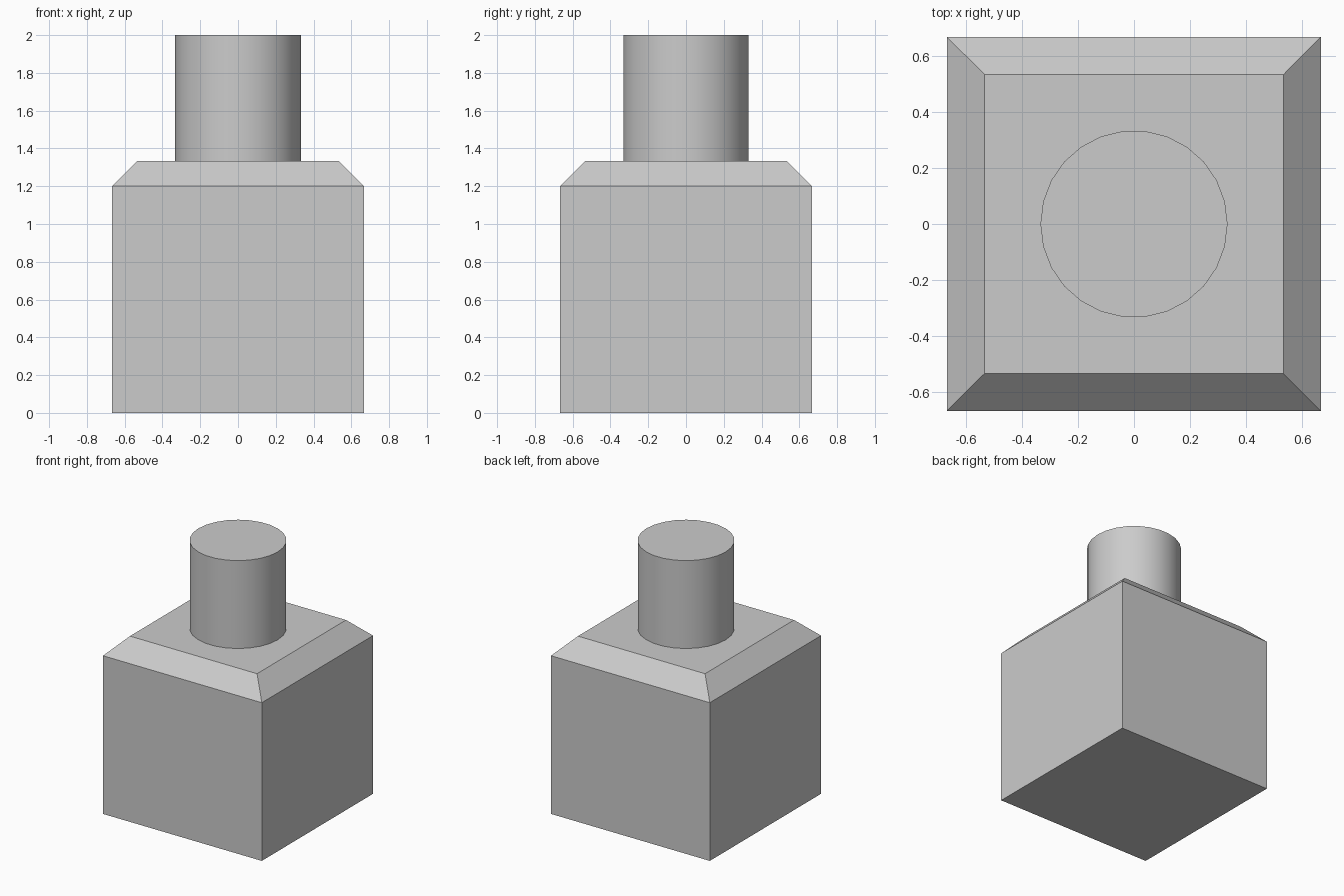
import bpy
import bmesh
import math

cube = bpy.data.objects.get("Cube")
if cube:
    bpy.data.objects.remove(cube, do_unlink=True)

HALF = 2 / 3          # half width of the body
SHOULDER = 1.2        # height where the chamfer starts
TOP = 4 / 3           # height of the body
CHAMFER = TOP - SHOULDER

# Single grey material
grey = bpy.data.materials.new("light grey")
grey.use_nodes = True
colour = (0.6, 0.6, 0.6, 1)
grey.diffuse_color = colour
grey.node_tree.nodes["Principled BSDF"].inputs["Base Color"].default_value = colour

# Square body with a chamfered top rim
bm = bmesh.new()
bmesh.ops.create_cube(bm, size=2 * HALF)
bmesh.ops.translate(bm, verts=bm.verts, vec=(0, 0, HALF))
rim = [e for e in bm.edges if all(v.co.z > HALF for v in e.verts)]
bmesh.ops.bevel(bm, geom=rim, offset=CHAMFER, segments=1,
                affect='EDGES', offset_type='OFFSET')
mesh = bpy.data.meshes.new("body")
bm.to_mesh(mesh)
bm.free()
mesh.materials.append(grey)
body = bpy.data.objects.new("body", mesh)
bpy.context.collection.objects.link(body)

# Round neck standing on the body
bpy.ops.mesh.primitive_cylinder_add(vertices=26, radius=HALF / 2, depth=2 - TOP,
                                    location=(0, 0, (2 + TOP) / 2),
                                    rotation=(0, 0, math.pi / 2))
neck = bpy.context.object
neck.name = "neck"
neck.data.materials.append(grey)
bpy.ops.object.shade_smooth_by_angle(angle=math.radians(30))
